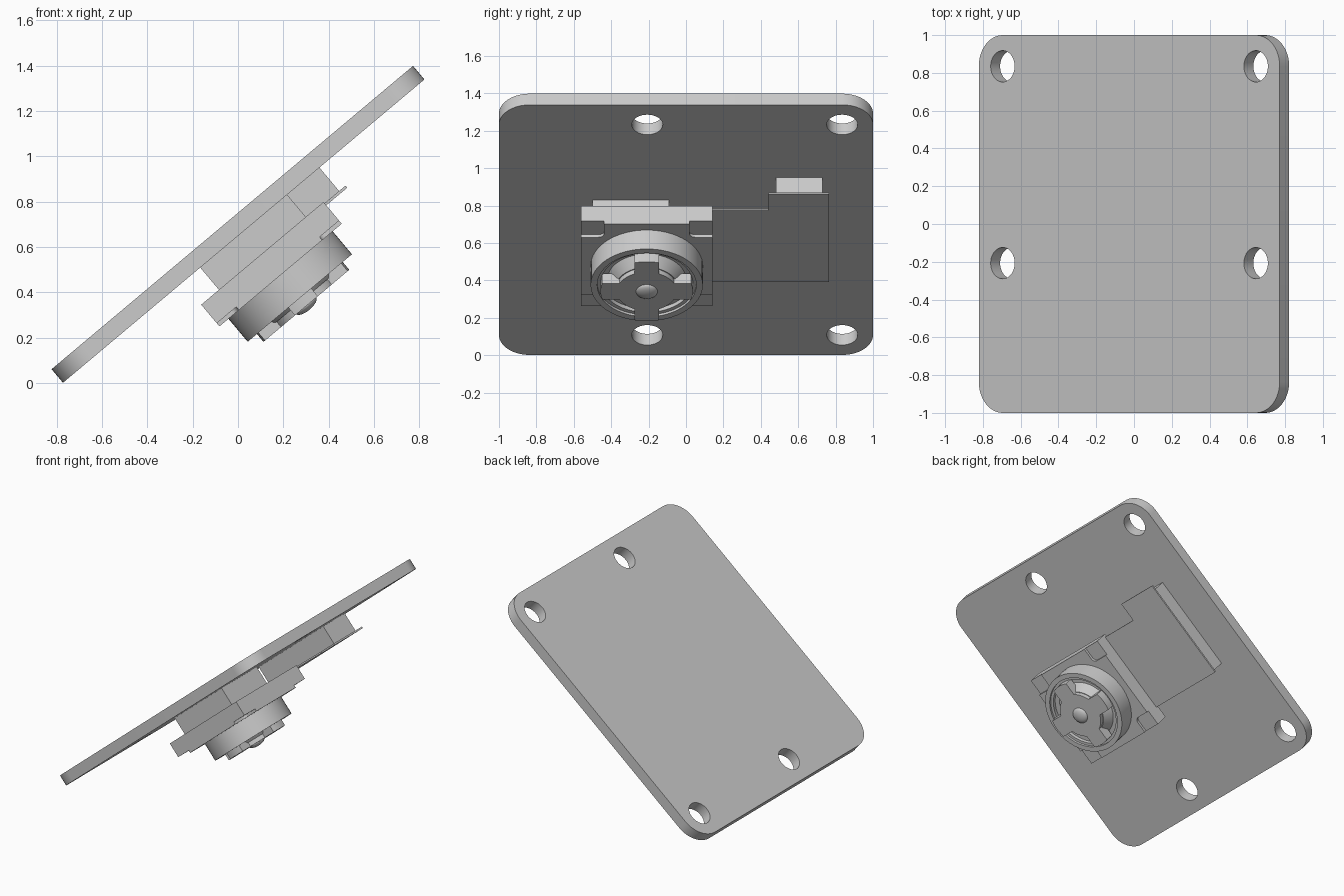
import bpy, bmesh
from math import sin, cos, asin, pi, radians
from mathutils import Matrix, Vector

cube = bpy.data.objects.get("Cube")
if cube:
    bpy.data.objects.remove(cube, do_unlink=True)

# One plain grey for the whole module
grey = bpy.data.materials.new("plain grey")
grey.use_nodes = True
colour = (0.6, 0.6, 0.6, 1)
grey.diffuse_color = colour
grey.node_tree.nodes["Principled BSDF"].inputs["Base Color"].default_value = colour

# Parts are laid out on the board's underside, then tilted together;
# depth is measured from that underside towards the lens
THICK = 0.078
TILT = Matrix.Translation((0, 0, 0.70)) @ Matrix.Rotation(radians(-40), 4, 'Y')
LENS_Y = -0.21


def finish(name, mesh):
    bm = bmesh.new()
    bm.from_mesh(mesh)
    bmesh.ops.remove_doubles(bm, verts=bm.verts, dist=1e-5)
    bmesh.ops.recalc_face_normals(bm, faces=bm.faces)
    bm.to_mesh(mesh)
    bm.free()
    mesh.transform(TILT)
    mesh.materials.clear()
    mesh.materials.append(grey)
    obj = bpy.data.objects.new(name, mesh)
    bpy.context.collection.objects.link(obj)
    bpy.ops.object.select_all(action='DESELECT')
    obj.select_set(True)
    bpy.context.view_layer.objects.active = obj
    bpy.ops.object.shade_smooth_by_angle(angle=radians(30))
    return obj


def slab(name, outlines, d0, d1):
    """Extrude flat outlines (inner ones become holes) between two depths."""
    curve = bpy.data.curves.new(name, 'CURVE')
    curve.dimensions = '2D'
    curve.fill_mode = 'BOTH'
    curve.extrude = (d1 - d0) / 2
    for outline in outlines:
        spline = curve.splines.new('POLY')
        spline.points.add(len(outline) - 1)
        for point, (x, y) in zip(spline.points, outline):
            point.co = (x, y, 0, 1)
        spline.use_cyclic_u = True
    temp = bpy.data.objects.new(name + "_outline", curve)
    bpy.context.collection.objects.link(temp)
    bpy.context.view_layer.update()
    mesh = bpy.data.meshes.new_from_object(
        temp.evaluated_get(bpy.context.evaluated_depsgraph_get()))
    bpy.data.objects.remove(temp, do_unlink=True)
    mesh.transform(Matrix.Translation((0, 0, -THICK / 2 - (d0 + d1) / 2)))
    return finish(name, mesh)


def lathe(name, profile, steps=64):
    """Turn a (radius, depth) profile about the lens axis."""
    bm = bmesh.new()
    verts = [bm.verts.new((r, 0, -THICK / 2 - d)) for r, d in profile]
    edges = [bm.edges.new(pair) for pair in zip(verts, verts[1:])]
    bmesh.ops.spin(bm, geom=verts + edges, cent=(0, 0, 0), axis=(0, 0, 1),
                   angle=2 * pi, steps=steps)
    bmesh.ops.translate(bm, verts=bm.verts, vec=Vector((0, LENS_Y, 0)))
    mesh = bpy.data.meshes.new(name)
    bm.to_mesh(mesh)
    bm.free()
    return finish(name, mesh)


def arc(cx, cy, r, a0, a1, n=8):
    return [(cx + r * cos(a0 + (a1 - a0) * i / n),
             cy + r * sin(a0 + (a1 - a0) * i / n)) for i in range(n + 1)]


def rect(x0, x1, y0, y1):
    return [(x0, y0), (x1, y0), (x1, y1), (x0, y1)]


# Circuit board with rounded corners and four screw holes
half_x, half_y, corner = 1.04, 1.0, 0.165
board = []
for k, (sx, sy) in enumerate([(1, 1), (-1, 1), (-1, -1), (1, -1)]):
    board += arc(sx * (half_x - corner), sy * (half_y - corner), corner,
                 k * pi / 2, (k + 1) * pi / 2, 12)
holes = [arc(x, y, 0.083, 0, 2 * pi, 40)[:-1]
         for x in (-0.875, 0.875) for y in (0.835, -0.207)]
slab("circuit_board", [board] + holes, -THICK, 0)

# Connector, its cover plate and the flat cable to the camera
slab("connector", [rect(-0.25, 0.436, 0.48, 0.73)], 0, 0.135)
slab("connector_plate", [rect(-0.26, 0.473, 0.44, 0.765)], 0.135, 0.147)
slab("flat_cable", [rect(-0.26, 0.335, 0.05, 0.44)], 0.135, 0.146)

# Camera pedestal and square housing
slab("camera_pedestal", [rect(-0.25, 0.25, -0.50, -0.09)], 0, 0.128)
side = 0.352
slab("camera_housing", [rect(-side, side, LENS_Y - side, LENS_Y + side)], 0.128, 0.235)

# Housing face with a rounded notch at every corner
notch = [(side, 0.228)] + arc(0.27, 0.258, 0.03, -pi / 2, -pi, 6) + [(0.24, side)]
face = []
for sx, sy in [(1, 1), (-1, 1), (-1, -1), (1, -1)]:
    corner_pts = [(sx * x, LENS_Y + sy * y) for x, y in notch]
    face += corner_pts if sx * sy > 0 else corner_pts[::-1]
slab("housing_face", [face], 0.235, 0.253)

# Lens barrel with a stepped recess and a conical hub
lathe("lens_barrel", [(0, 0.24), (0.30, 0.24), (0.30, 0.385), (0.265, 0.385),
                      (0.265, 0.37), (0.245, 0.37), (0.245, 0.345),
                      (0.21, 0.345), (0.165, 0.40), (0, 0.40)])

# Four-armed lens cap
arm_r, hub_r, arm_half = 0.247, 0.16, 0.066
tip, root = asin(arm_half / arm_r), asin(arm_half / hub_r)
cap = []
for k in range(4):
    a = k * pi / 2
    cap += arc(0, LENS_Y, arm_r, a - tip, a + tip, 6)
    cap += arc(0, LENS_Y, hub_r, a + root, a + pi / 2 - root, 8)
slab("lens_cap", [cap], 0.36, 0.43)

# Small domed lens
dome = [(0.058 * cos(i * pi / 12), 0.428 + 0.024 * sin(i * pi / 12)) for i in range(6)]
lathe("lens", [(0, 0.42), (0.058, 0.42)] + dome + [(0, 0.452)], 32)
